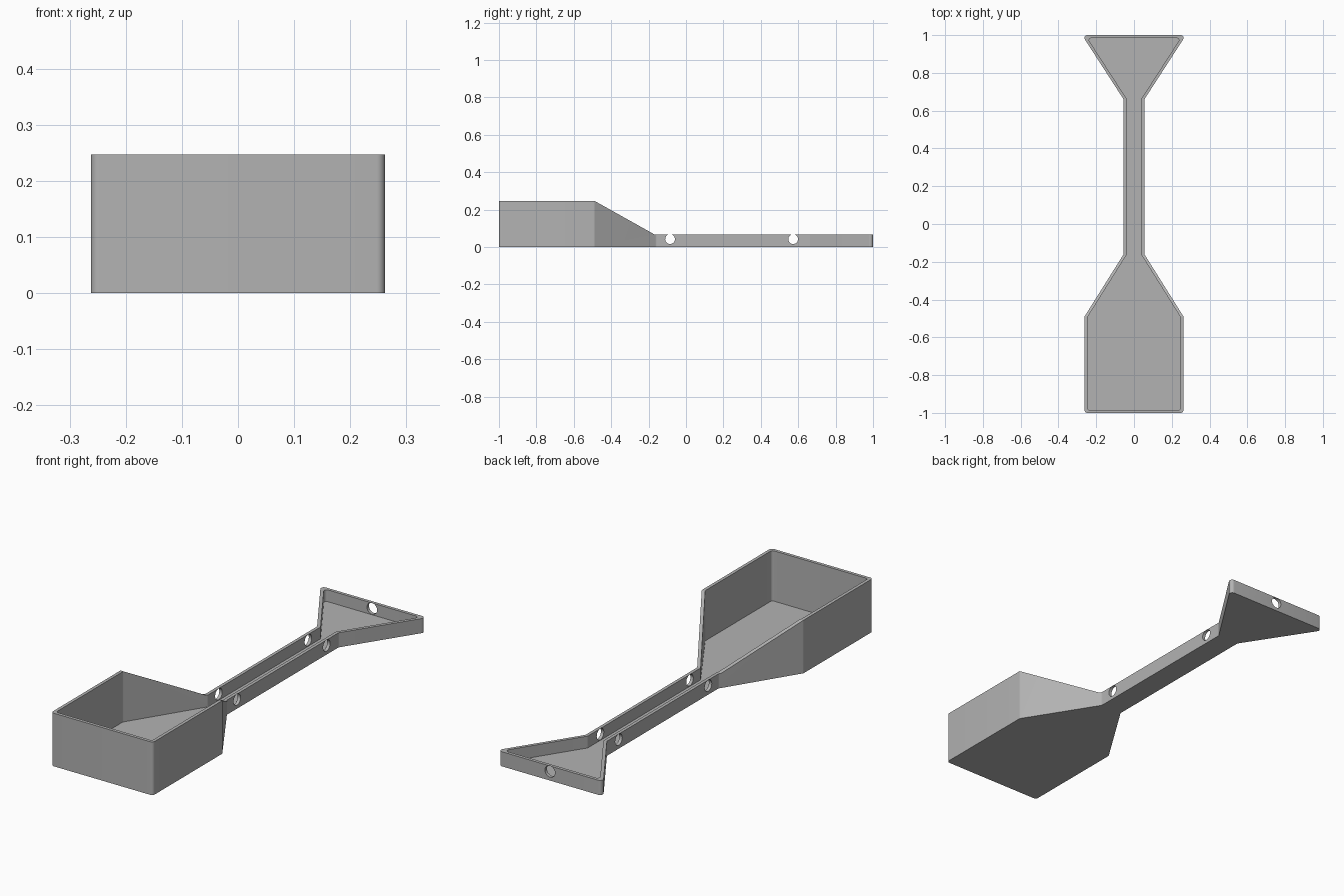
import bpy, bmesh, math
from mathutils import Vector, Matrix

cube = bpy.data.objects.get("Cube")
if cube:
    bpy.data.objects.remove(cube)

WALL, FLOOR, TOP, RAIL = 0.015, 0.013, 0.247, 0.068

grey = bpy.data.materials.new("plain_grey")
grey.use_nodes = True
colour = (0.45, 0.45, 0.45, 1)
grey.diffuse_color = colour
grey.node_tree.nodes["Principled BSDF"].inputs["Base Color"].default_value = colour


def inset(points, d):
    """Mitred inset of a counter-clockwise outline."""
    result = []
    for i, p in enumerate(points):
        a = (p - points[i - 1]).normalized()
        b = (points[(i + 1) % len(points)] - p).normalized()
        n1, n2 = Vector((-a.y, a.x)), Vector((-b.y, b.x))
        result.append(p + (n1 + n2) * d / (1 + n1.dot(n2)))
    return result


def rounded(points, radius, steps=8):
    """Replace every corner with a tangent arc."""
    result = []
    for i, p in enumerate(points):
        a = (points[i - 1] - p).normalized()
        b = (points[(i + 1) % len(points)] - p).normalized()
        half = a.angle(b) / 2
        centre = p + (a + b).normalized() * radius / math.sin(half)
        start = p + a * radius / math.tan(half) - centre
        end = p + b * radius / math.tan(half) - centre
        sweep = math.atan2(start.x * end.y - start.y * end.x, start.dot(end))
        for k in range(steps + 1):
            result.append(centre + Matrix.Rotation(sweep * k / steps, 2) @ start)
    return result


def prism(name, coords, direction):
    """Solid made by sweeping a flat outline along a direction."""
    bm = bmesh.new()
    face = bm.faces.new([bm.verts.new(c) for c in coords])
    swept = bmesh.ops.extrude_face_region(bm, geom=[face])["geom"]
    bmesh.ops.translate(bm, vec=direction,
                        verts=[v for v in swept if isinstance(v, bmesh.types.BMVert)])
    bmesh.ops.recalc_face_normals(bm, faces=bm.faces)
    mesh = bpy.data.meshes.new(name)
    bm.to_mesh(mesh)
    bm.free()
    obj = bpy.data.objects.new(name, mesh)
    bpy.context.collection.objects.link(obj)
    mesh.materials.append(grey)
    return obj


def cut(target, cutter):
    """Subtract the cutter and discard it."""
    cutter.hide_render = True
    mod = target.modifiers.new("cut", "BOOLEAN")
    mod.operation, mod.solver, mod.object = "DIFFERENCE", "EXACT", cutter
    bpy.context.view_layer.objects.active = target
    bpy.ops.object.modifier_apply(modifier=mod.name)
    bpy.data.objects.remove(cutter)


# Outline of the scoop, handle and flared funnel end
half = [Vector(p) for p in ((0.262, -1), (0.262, -0.49), (0.055, -0.16),
                            (0.055, 0.66), (0.275, 1))]
outline = half + [Vector((-p.x, p.y)) for p in reversed(half)]
scoop = prism("scoop", [(p.x, p.y, 0) for p in rounded(outline, 0.015)], (0, 0, TOP))

# Hollow inside
pocket = rounded(inset(outline, WALL), 0.012)
cut(scoop, prism("pocket_cutter", [(p.x, p.y, FLOOR) for p in pocket], (0, 0, 0.5)))

# Sloped rim down to the low handle walls
rim = [(-0.49, TOP), (-0.17, RAIL), (1.2, RAIL), (1.2, 0.5), (-0.49, 0.5)]
cut(scoop, prism("rim_cutter", [(-0.5, y, z) for y, z in rim], (1, 0, 0)))

# Round holes through the handle walls and the end wall
circle = [(0.026 * math.cos(math.tau * k / 32), 0.026 * math.sin(math.tau * k / 32))
          for k in range(32)]
for y in (-0.085, 0.573):
    cut(scoop, prism("hole_cutter", [(-0.2, y + u, 0.042 + v) for u, v in circle], (0.4, 0, 0)))
cut(scoop, prism("hole_cutter", [(u, 0.9, 0.042 + v) for u, v in circle], (0, 0.2, 0)))

# Smooth shading on the rounded corners only
bpy.ops.object.select_all(action="DESELECT")
scoop.select_set(True)
bpy.context.view_layer.objects.active = scoop
bpy.ops.object.shade_smooth_by_angle(angle=math.radians(30))
